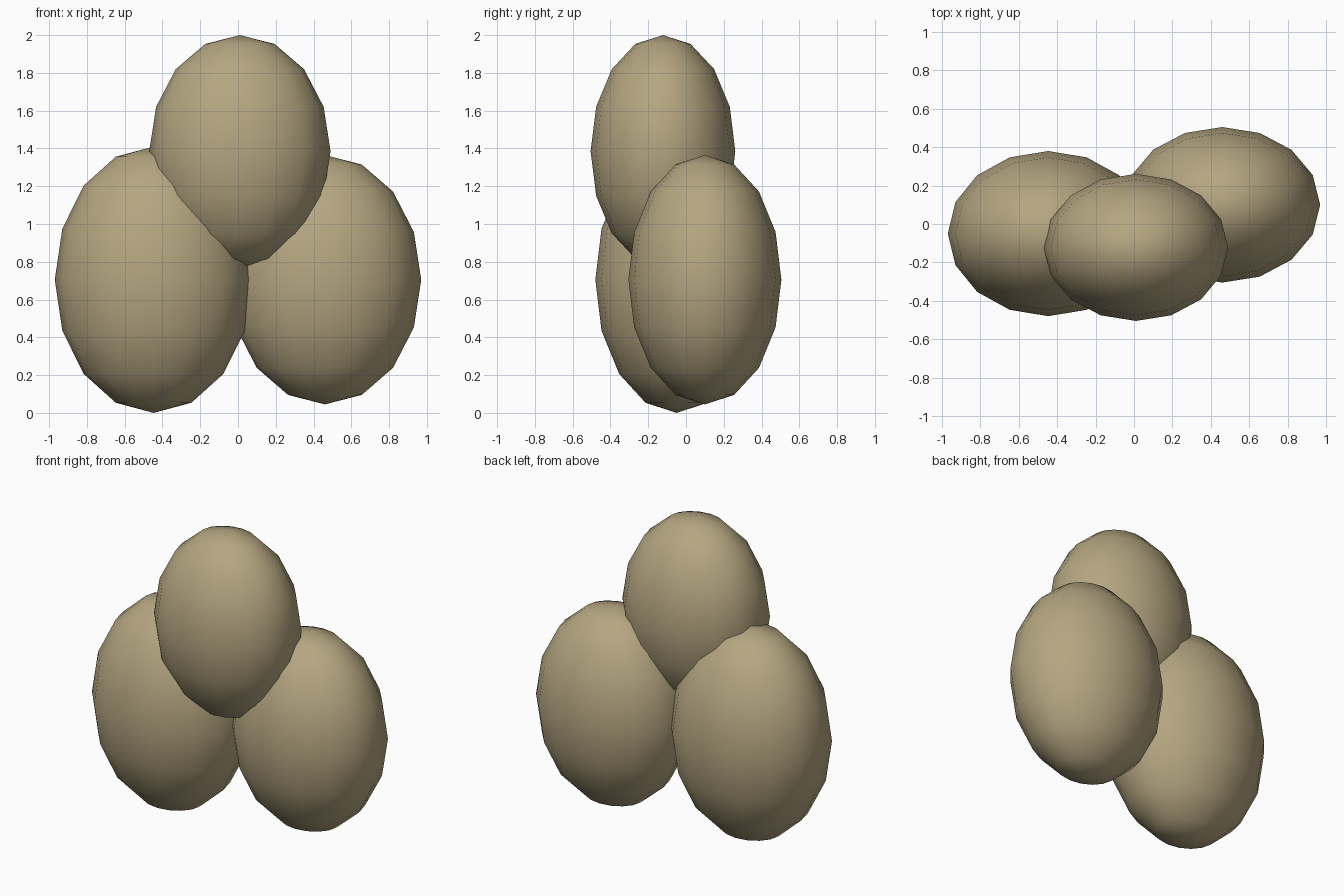
import bpy

if "Cube" in bpy.data.objects:
    bpy.data.objects.remove(bpy.data.objects["Cube"])

mat = bpy.data.materials.new("tan")
mat.diffuse_color = (0.46, 0.38, 0.22, 1)
mat.use_nodes = True
mat.node_tree.nodes["Principled BSDF"].inputs["Base Color"].default_value = mat.diffuse_color


def pebble(name, centre, radii):
    """Low-poly smooth ellipsoid, upright poles."""
    bpy.ops.mesh.primitive_uv_sphere_add(segments=16, ring_count=8, radius=1, location=centre)
    ob = bpy.context.object
    ob.name = name
    ob.scale = radii
    bpy.ops.object.transform_apply(location=False, rotation=False, scale=True)
    bpy.ops.object.shade_smooth()
    ob.data.materials.append(mat)
    return ob


# Two lower lobes side by side, one upper lobe resting between them
pebble("left_lobe", (-0.447, -0.05, 0.705), (0.523, 0.43, 0.705))
pebble("right_lobe", (0.46, 0.10, 0.705), (0.51, 0.405, 0.66))
pebble("top_lobe", (0.01, -0.122, 1.385), (0.48, 0.383, 0.615))
